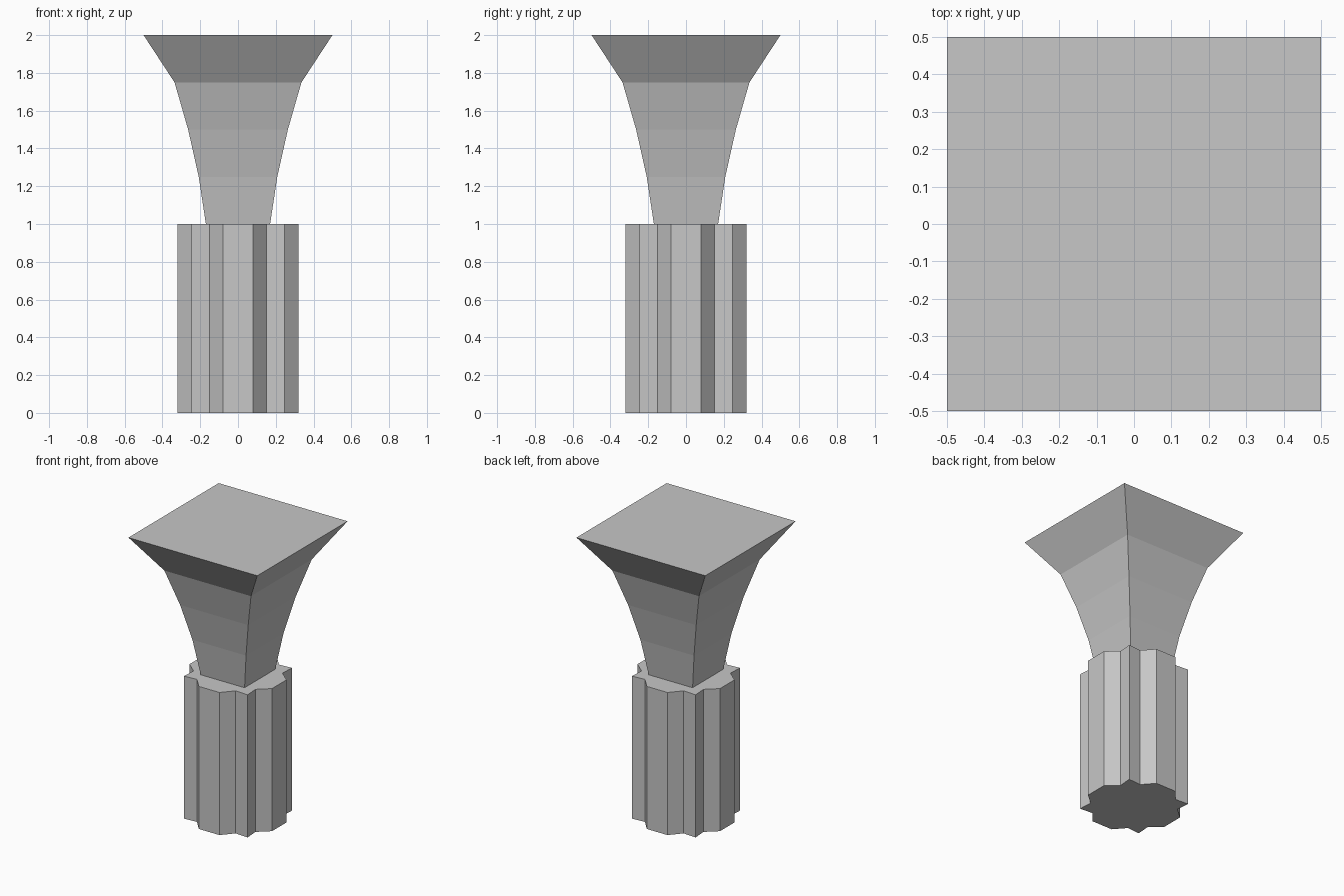
import bpy
import bmesh

cube = bpy.data.objects.get("Cube")
if cube:
    bpy.data.objects.remove(cube, do_unlink=True)

stone = bpy.data.materials.new("light_grey_stone")
stone.use_nodes = True
grey = (0.57, 0.57, 0.57, 1)
stone.diffuse_color = grey
stone.node_tree.nodes["Principled BSDF"].inputs["Base Color"].default_value = grey


def loft(name, outline, levels):
    """Stack scaled copies of an outline at (scale, height) levels and cap both ends."""
    bm = bmesh.new()
    rings = [[bm.verts.new((x * s, y * s, z)) for x, y in outline] for s, z in levels]
    n = len(outline)
    for low, high in zip(rings, rings[1:]):
        for i in range(n):
            j = (i + 1) % n
            bm.faces.new((low[i], low[j], high[j], high[i]))
    bm.faces.new(rings[0][::-1])
    bm.faces.new(rings[-1])
    bmesh.ops.recalc_face_normals(bm, faces=bm.faces)
    mesh = bpy.data.meshes.new(name)
    bm.to_mesh(mesh)
    bm.free()
    mesh.materials.append(stone)
    obj = bpy.data.objects.new(name, mesh)
    bpy.context.collection.objects.link(obj)
    return obj


def quarter_turns(points):
    """Repeat a quarter outline four times around the z axis."""
    outline = []
    for _ in range(4):
        outline += points
        points = [(-y, x) for x, y in points]
    return outline


# Notched shaft: a flat lobe on each side and a pointed corner on each diagonal
lobe_and_corner = [(-0.08, -0.32), (0.08, -0.32), (0.15, -0.24),
                   (0.247, -0.247), (0.24, -0.15)]
loft("column_shaft", quarter_turns(lobe_and_corner), [(1, 0), (1, 1)])

# Square capital flaring outward in four bands
flare = [(0.17, 1), (0.208, 1.25), (0.264, 1.5), (0.336, 1.75), (0.5, 2)]
loft("flared_capital", quarter_turns([(1, -1)]), flare)
